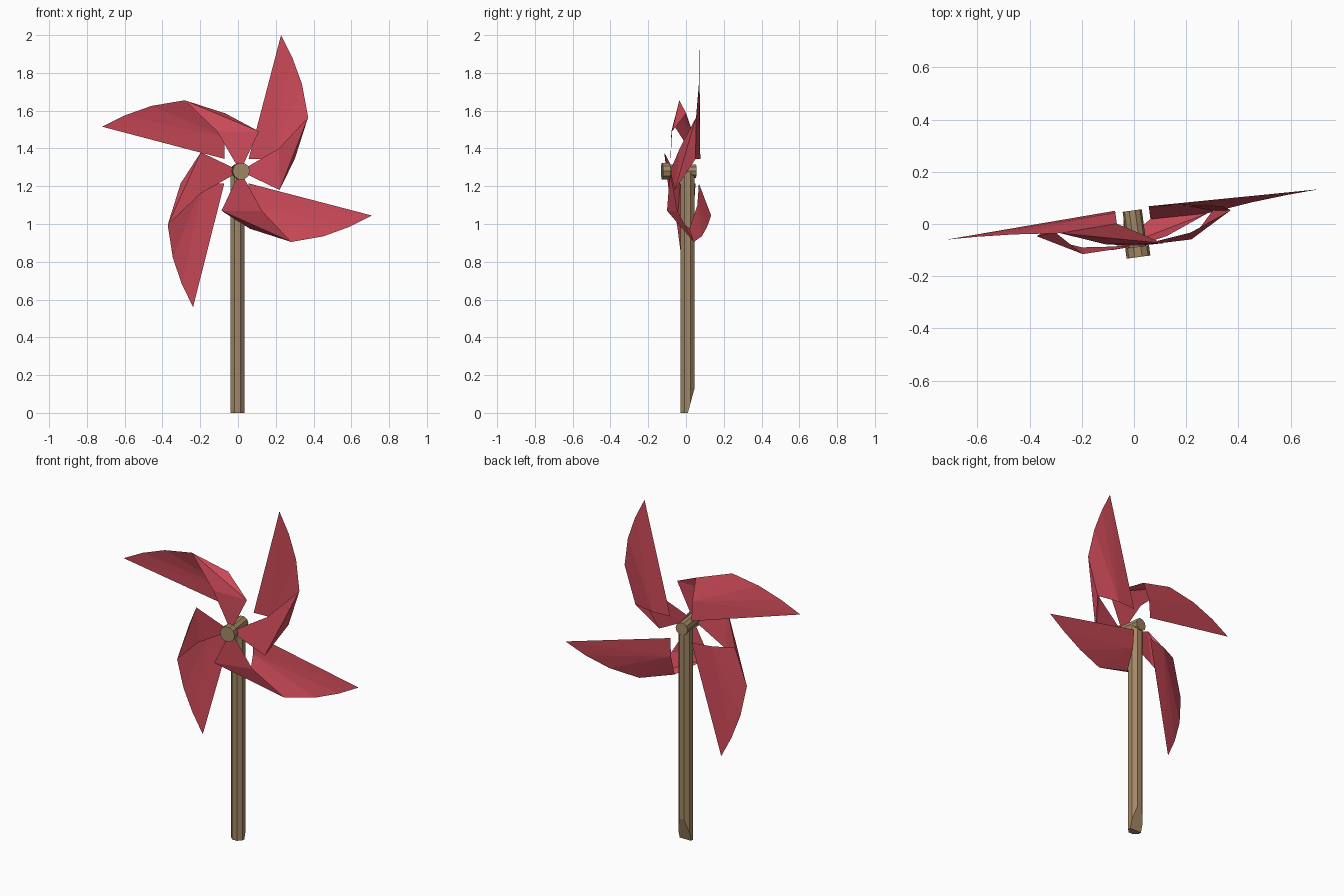
import bpy, bmesh, math
from mathutils import Matrix, Vector

if "Cube" in bpy.data.objects:
    bpy.data.objects.remove(bpy.data.objects["Cube"])

HUB_Z = 1.28
TURN = Matrix.Translation((0, 0, HUB_Z)) @ Matrix.Rotation(math.radians(7.7), 4, 'Z')


def material(name, rgb):
    m = bpy.data.materials.new(name)
    m.diffuse_color = (*rgb, 1)
    m.use_nodes = True
    m.node_tree.nodes["Principled BSDF"].inputs["Base Color"].default_value = m.diffuse_color
    return m


RED = material("red_paper", (0.62, 0.07, 0.10))
WOOD = material("wood", (0.37, 0.25, 0.13))


def finish(name, bm, mat, matrix=Matrix()):
    mesh = bpy.data.meshes.new(name)
    bm.to_mesh(mesh)
    bm.free()
    mesh.materials.append(mat)
    ob = bpy.data.objects.new(name, mesh)
    bpy.context.collection.objects.link(ob)
    ob.matrix_world = matrix
    return ob


def rod(name, radius, y0, y1, sides=10):
    """Cylinder along the wheel axis."""
    bm = bmesh.new()
    bmesh.ops.create_cone(bm, cap_ends=True, segments=sides, radius1=radius,
                          radius2=radius, depth=y1 - y0)
    m = (Matrix.Translation((0, (y0 + y1) / 2, 0))
         @ Matrix.Rotation(math.pi / 2, 4, 'X')
         @ Matrix.Rotation(math.pi / sides, 4, 'Z'))
    bm.transform(m)
    return finish(name, bm, WOOD, TURN)


# Stick with a slanted cut at the back of its foot
bm = bmesh.new()
bmesh.ops.create_cone(bm, cap_ends=True, segments=8, radius1=0.041, radius2=0.041, depth=1.27)
bm.transform(Matrix.Translation((-0.003, 0.008, 0.635)) @ Matrix.Rotation(math.pi / 8, 4, 'Z'))
cut = bmesh.ops.bisect_plane(bm, geom=bm.verts[:] + bm.edges[:] + bm.faces[:],
                             plane_co=(0, 0.01, 0), plane_no=Vector((0, 0.13, -0.035)).normalized(),
                             clear_outer=True)
bmesh.ops.holes_fill(bm, edges=[e for e in bm.edges if e.is_boundary], sides=0)
bmesh.ops.recalc_face_normals(bm, faces=bm.faces[:])
finish("stick", bm, WOOD)

# Hub pin and its wider front cap
rod("hub_pin", 0.037, -0.10, 0.052)
rod("hub_cap", 0.046, -0.128, -0.088)

# One folded paper blade: sail behind, bent over at the side, flap pinned in front
POINTS = {
    "tip":  (0.235, 0.037, 0.72),
    "e1":   (0.295, 0.032, 0.60),
    "e2":   (0.345, 0.022, 0.46),
    "e3":   (0.375, 0.003, 0.285),
    "root": (0.065, 0.060, 0.065),
    "mid":  (0.18, 0.052, 0.065),
    "bend": (0.305, 0.010, 0.065),
    "fold": (0.21, -0.062, 0.12),
    "lobe": (0.21, -0.088, -0.10),
    "pin":  (0.0, -0.085, 0.0),
}
FACES = ["tip root mid", "tip mid e1", "e1 mid e2", "e2 mid e3", "e3 mid bend",
         "e3 bend lobe", "e3 lobe fold", "fold lobe pin"]

for i in range(4):
    bm = bmesh.new()
    v = {k: bm.verts.new(p) for k, p in POINTS.items()}
    for f in FACES:
        bm.faces.new([v[k] for k in f.split()])
    finish(f"blade_{i + 1}", bm, RED, TURN @ Matrix.Rotation(-i * math.pi / 2, 4, 'Y'))
